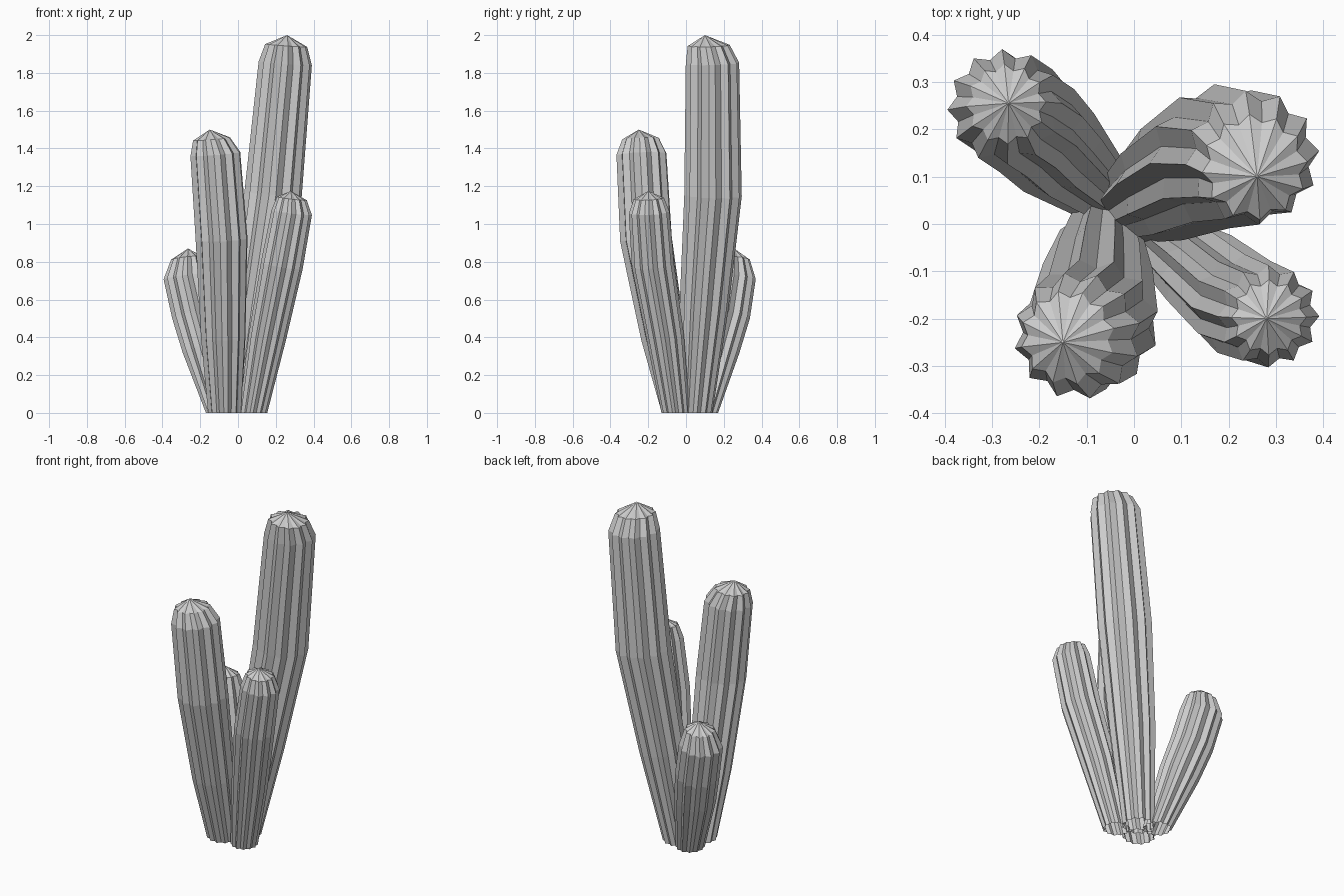
import bpy, bmesh, math
from mathutils import Vector

if "Cube" in bpy.data.objects:
    bpy.data.objects.remove(bpy.data.objects["Cube"])

RIBS = 12
GROOVE = 0.85


def ribbed_stem(name, rings, apex, phase):
    """Star-section tube lofted through rings (x, y, z, radius), closed by a fan."""
    bm = bmesh.new()
    n = RIBS * 2
    loops = []
    pts = [Vector(r[:3]) for r in rings]
    normal = Vector((0, 0, 1))
    for i, r in enumerate(rings):
        # lean each body ring across the stem; cap ring shares the shoulder's lean
        if 0 < i < len(rings) - 1:
            t = (pts[i + 1] - pts[i - 1]).normalized()
            normal = t.lerp(Vector((0, 0, 1)), 0.2).normalized()
        q = Vector((0, 0, 1)).rotation_difference(normal)
        if i == 0:
            q.identity()
        loop = []
        for k in range(n):
            a = phase + math.tau * k / n
            rad = r[3] * (GROOVE if k % 2 else 1.0)
            p = Vector((rad * math.cos(a), rad * math.sin(a), 0))
            loop.append(bm.verts.new(pts[i] + q @ p))
        loops.append(loop)
    for lo, hi in zip(loops, loops[1:]):
        for k in range(n):
            j = (k + 1) % n
            bm.faces.new((lo[k], lo[j], hi[j], hi[k]))
    tip = bm.verts.new(apex)
    for k in range(n):
        bm.faces.new((loops[-1][k], loops[-1][(k + 1) % n], tip))
    mesh = bpy.data.meshes.new(name)
    bm.to_mesh(mesh)
    bm.free()
    obj = bpy.data.objects.new(name, mesh)
    bpy.context.collection.objects.link(obj)


# tall stem, back right
ribbed_stem("tall_stem", [
    (0.01, 0.05, 0, 0.09), (0.09, 0.095, 0.55, 0.13), (0.185, 0.143, 1.15, 0.153),
    (0.25, 0.14, 1.85, 0.142), (0.255, 0.12, 1.945, 0.112)], (0.26, 0.10, 2.0), 0.1)

# medium stem, front left
ribbed_stem("medium_stem", [
    (-0.07, -0.04, 0, 0.09), (-0.078, -0.12, 0.4, 0.12), (-0.087, -0.212, 0.92, 0.14),
    (-0.12, -0.236, 1.37, 0.135), (-0.14, -0.24, 1.45, 0.1)], (-0.15, -0.25, 1.5), 0.2)

# slim stem, front right
ribbed_stem("slim_stem", [
    (0.08, -0.055, 0, 0.075), (0.155, -0.11, 0.4, 0.1), (0.232, -0.175, 0.78, 0.112),
    (0.284, -0.195, 1.06, 0.108), (0.285, -0.197, 1.135, 0.08)], (0.28, -0.20, 1.175), 0.0)

# short stem, back left
ribbed_stem("short_stem", [
    (-0.09, 0.09, 0, 0.08), (-0.18, 0.17, 0.34, 0.115), (-0.228, 0.218, 0.52, 0.122),
    (-0.273, 0.248, 0.72, 0.122), (-0.27, 0.253, 0.82, 0.085)], (-0.265, 0.255, 0.87), 0.05)
